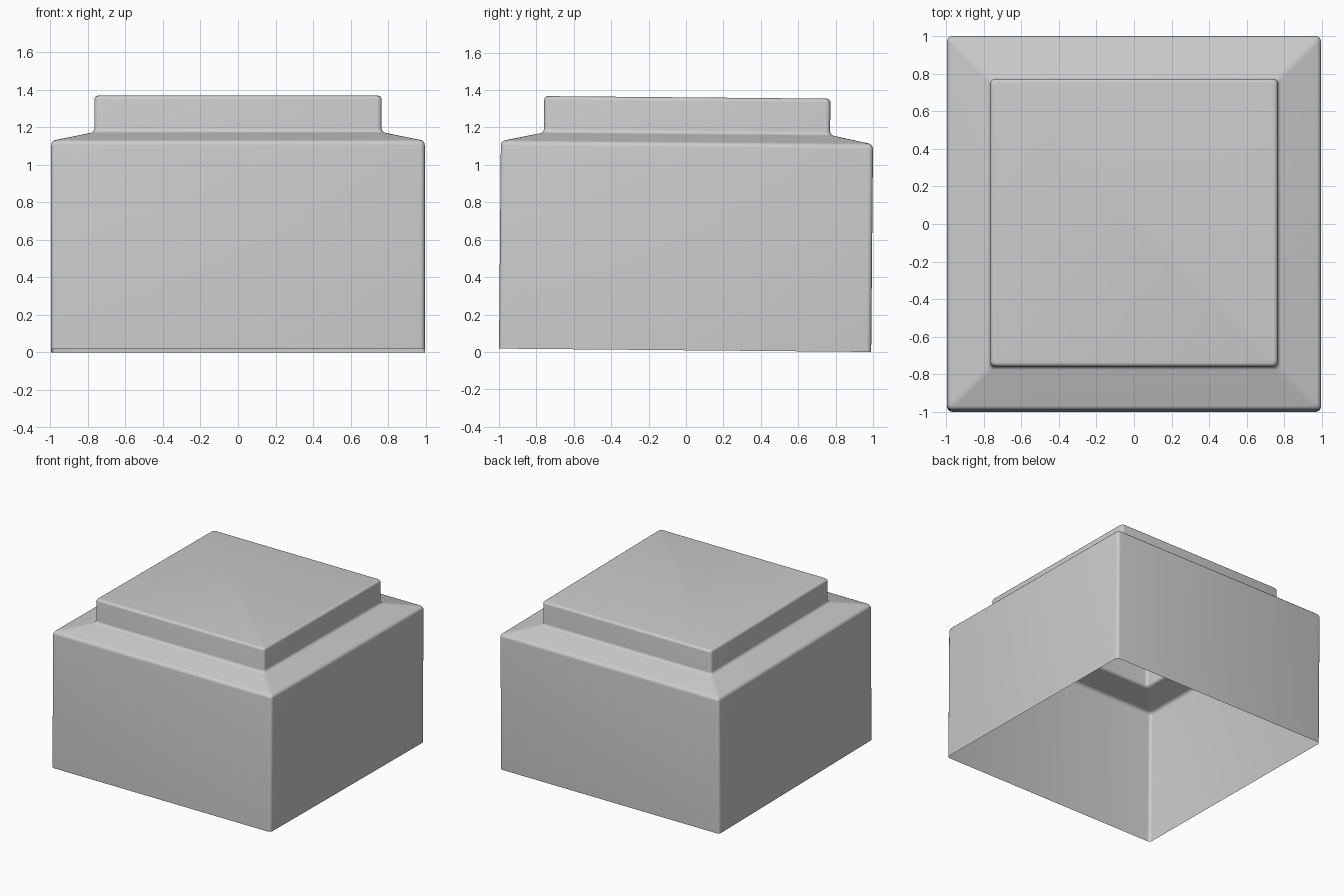
import bpy, bmesh, math
from mathutils import Matrix

if "Cube" in bpy.data.objects:
    bpy.data.objects.remove(bpy.data.objects["Cube"])

TILT = 0.009      # the whole shell leans very slightly backwards
HALF = 0.995


def rounded_square(half, radius, steps=4):
    """Outline of a square with rounded corners, counter-clockwise."""
    c = half - radius
    pts = []
    for k, (sx, sy) in enumerate([(1, 1), (-1, 1), (-1, -1), (1, -1)]):
        for i in range(steps + 1):
            a = math.pi / 2 * (k + i / steps)
            pts.append((sx * c + radius * math.cos(a), sy * c + radius * math.sin(a)))
    return pts


def fillet(cx, cz, r, start, end, steps=4):
    """Arc of (half width, height) profile points, angles in degrees."""
    angles = [math.radians(start + (end - start) * i / steps) for i in range(steps + 1)]
    return [(cx + r * math.cos(a), cz + r * math.sin(a)) for a in angles]


# Profile from open rim to top: wall, shoulder, slope, neck, cap edge
profile = [(HALF, 0.0)]
profile += fillet(HALF - 0.03, 1.085, 0.03, 0, 75)
profile += fillet(0.790, 1.178, 0.025, 255, 180)
profile += fillet(0.765 - 0.02, 1.332, 0.02, 0, 90)

# Loft the rings into an open-bottomed shell
bm = bmesh.new()
rings = []
for half, z in profile:
    rings.append([bm.verts.new((x, y, z)) for x, y in rounded_square(half, 0.025)])
for low, high in zip(rings, rings[1:]):
    n = len(low)
    for i in range(n):
        j = (i + 1) % n
        bm.faces.new((low[i], low[j], high[j], high[i]))
bm.faces.new(rings[-1])

# Lean, then centre the bounds on the ground
bm.transform(Matrix.Rotation(-TILT, 4, 'X'))
ys = [v.co.y for v in bm.verts]
zs = [v.co.z for v in bm.verts]
bmesh.ops.translate(bm, verts=bm.verts, vec=(0, -(min(ys) + max(ys)) / 2, -min(zs)))

mesh = bpy.data.meshes.new("stepped_cover")
bm.to_mesh(mesh)
bm.free()
cover = bpy.data.objects.new("stepped_cover", mesh)
bpy.context.collection.objects.link(cover)
bpy.context.view_layer.objects.active = cover
cover.select_set(True)
bpy.ops.object.shade_smooth_by_angle(angle=math.radians(30))
